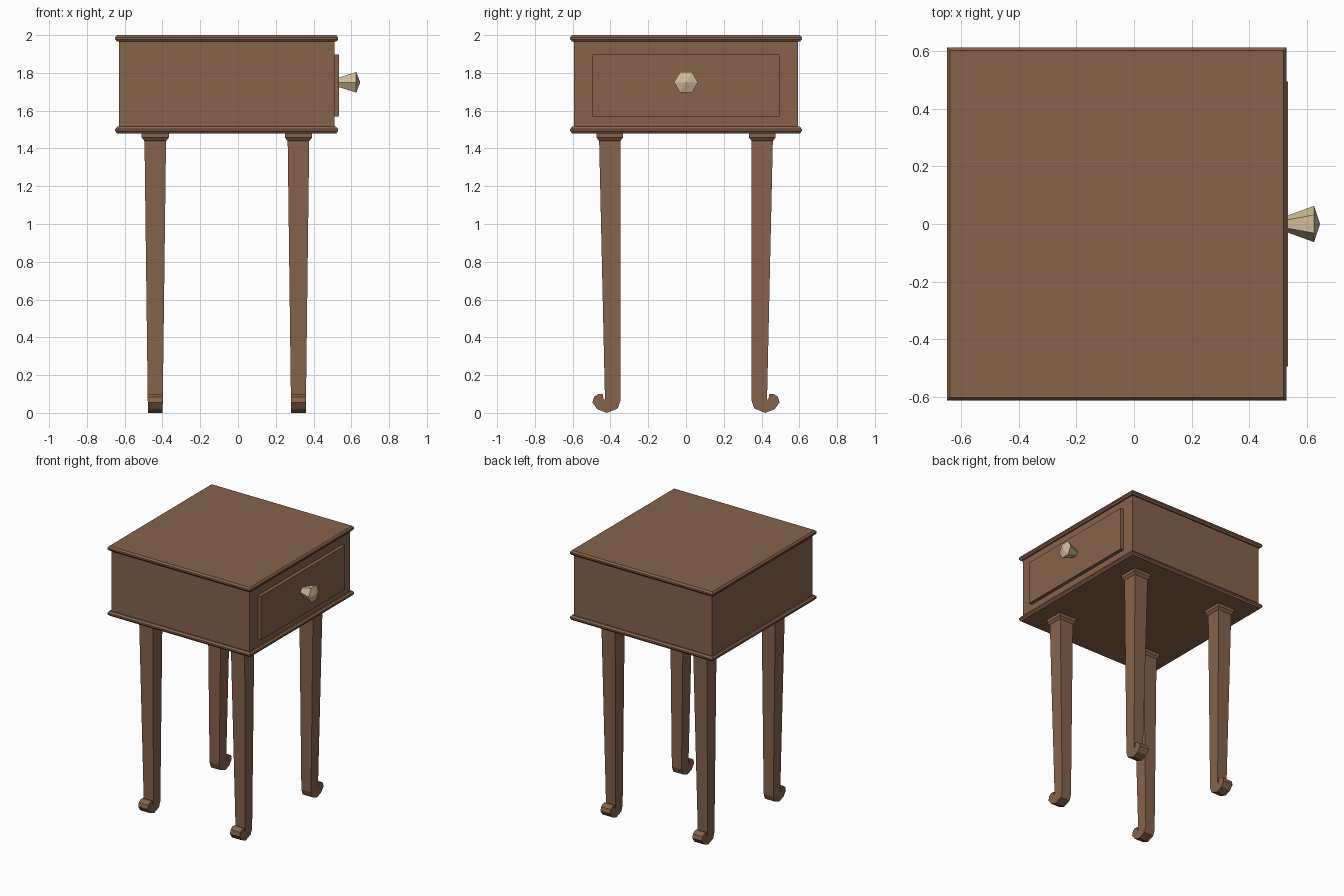
import bpy, bmesh, math

if "Cube" in bpy.data.objects:
    bpy.data.objects.remove(bpy.data.objects["Cube"])

def material(name, color):
    m = bpy.data.materials.new(name)
    m.diffuse_color = (*color, 1)
    m.use_nodes = True
    m.node_tree.nodes["Principled BSDF"].inputs["Base Color"].default_value = m.diffuse_color
    return m

wood = material("wood", (0.24, 0.125, 0.07))
brass = material("brass", (0.61, 0.51, 0.31))

def finish(name, bm, mat):
    bmesh.ops.recalc_face_normals(bm, faces=bm.faces)
    me = bpy.data.meshes.new(name)
    bm.to_mesh(me)
    bm.free()
    me.materials.append(mat)
    ob = bpy.data.objects.new(name, me)
    bpy.context.collection.objects.link(ob)
    return ob

def loft(name, rings, mat):
    """Skin equal-length point rings and cap both ends."""
    bm = bmesh.new()
    vs = [[bm.verts.new(p) for p in r] for r in rings]
    n = len(rings[0])
    for a, b in zip(vs, vs[1:]):
        for i in range(n):
            bm.faces.new((a[i], a[(i + 1) % n], b[(i + 1) % n], b[i]))
    bm.faces.new(vs[0])
    bm.faces.new(vs[-1])
    return finish(name, bm, mat)

def rect(cx, cy, hx, hy, z):
    return [(cx - hx, cy - hy, z), (cx + hx, cy - hy, z),
            (cx + hx, cy + hy, z), (cx - hx, cy + hy, z)]

# Case with moulded top and bottom boards
CX, HX, HY = -0.06, 0.57, 0.593
loft("case", [rect(CX, 0, HX, HY, z) for z in (1.50, 1.98)], wood)
for name, z0 in (("bottom_moulding", 1.48), ("top_moulding", 1.965)):
    steps = [(0.0, 0.01), (0.012, 0.02), (0.023, 0.02), (0.035, 0.01)]
    loft(name, [rect(CX, 0, HX + o, HY + o, z0 + dz) for dz, o in steps], wood)

# Drawer front
loft("drawer_front", [rect(0.517, 0, 0.019, 0.495, z) for z in (1.57, 1.897)], wood)

# Six-sided faceted knob with a shallow point
def hexagon(x, r):
    return [(x, r * math.cos(i * math.pi / 3), 1.75 + r * math.sin(i * math.pi / 3))
            for i in range(6)]
knob = loft("drawer_knob", [hexagon(0.53, 0.028), hexagon(0.626, 0.063)], brass)
bm = bmesh.new()
bm.from_mesh(knob.data)
bm.faces.ensure_lookup_table()
front = max(bm.faces, key=lambda f: f.calc_center_median().x)
tip = bmesh.ops.poke(bm, faces=[front])["verts"][0]
tip.co.x = 0.647
bm.to_mesh(knob.data)
bm.free()

# Legs: outward scroll-foot side profile (y, z), tapering in width with height
profile = [(0.347, 1.45), (0.347, 0.065), (0.362, 0.023), (0.42, 0.0), (0.47, 0.02),
           (0.495, 0.055), (0.487, 0.085), (0.465, 0.1), (0.441, 0.1), (0.436, 0.07),
           (0.429, 0.07), (0.46, 1.45)]
for end, x in (("back", -0.438), ("front", 0.32)):
    for side, s in (("left", -1), ("right", 1)):
        loft(f"{end}_{side}_leg",
             [[(x + d * (0.039 + 0.0125 * z), s * y, z) for y, z in profile]
              for d in (-1, 1)], wood)
        # Stepped collar under the case
        loft(f"{end}_{side}_leg_collar",
             [rect(x, s * 0.404, 0.058 + o, 0.057 + o, z)
              for z, o in ((1.44, 0), (1.458, 0.014), (1.485, 0.014))], wood)
